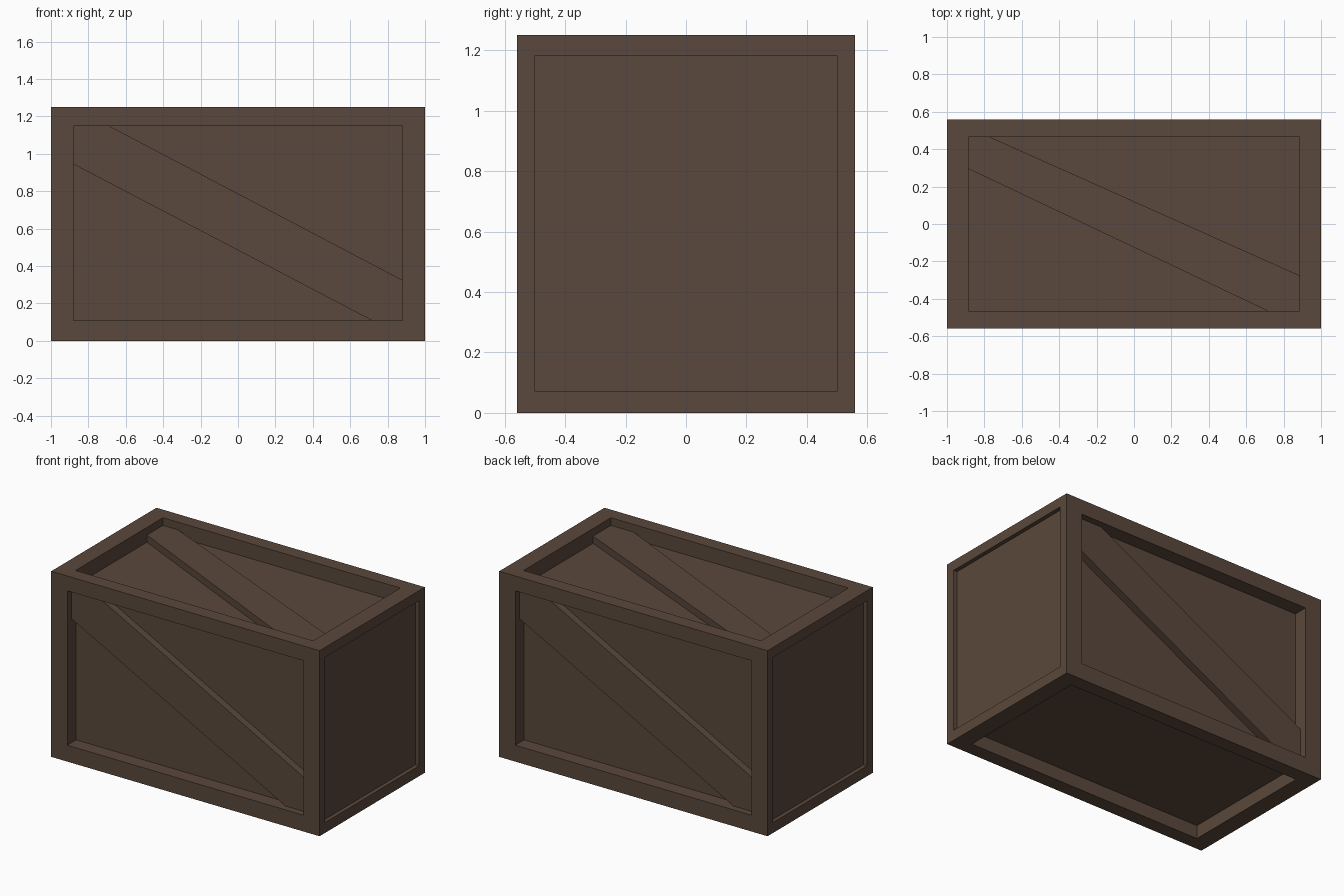
import bpy, bmesh
from mathutils import Vector, Matrix

if "Cube" in bpy.data.objects:
    bpy.data.objects.remove(bpy.data.objects["Cube"])

wood = bpy.data.materials.new("dark brown wood")
wood.diffuse_color = (0.102, 0.065, 0.045, 1)
wood.use_nodes = True
wood.node_tree.nodes["Principled BSDF"].inputs["Base Color"].default_value = wood.diffuse_color

X, Y, Z = 1.0, 0.56, 1.25


def add_object(name, bm):
    bmesh.ops.remove_doubles(bm, verts=bm.verts, dist=1e-5)
    bmesh.ops.recalc_face_normals(bm, faces=bm.faces)
    me = bpy.data.meshes.new(name)
    bm.to_mesh(me)
    bm.free()
    me.materials.append(wood)
    ob = bpy.data.objects.new(name, me)
    bpy.context.collection.objects.link(ob)
    return ob


def rect(u0, u1, v0, v1):
    return [(u0, v0), (u1, v0), (u1, v1), (u0, v1)]


# Each side maps (u, v, depth below the outer surface) to a 3D point
front = lambda u, v, d: Vector((u, -Y + d, v))
back = lambda u, v, d: Vector((-u, Y - d, v))
right = lambda u, v, d: Vector((X - d, u, v))
left = lambda u, v, d: Vector((-X + d, -u, v))
top = lambda u, v, d: Vector((u, v, Z - d))
bottom = lambda u, v, d: Vector((u, -v, d))

# Crate body: every side is a frame, recess walls and a sunken panel
long_outer, long_inner = rect(-X, X, 0, Z), rect(-0.88, 0.88, 0.11, 1.15)
end_outer, end_inner = rect(-Y, Y, 0, Z), rect(-0.5, 0.5, 0.07, 1.183)
cap_outer, cap_inner = rect(-X, X, -Y, Y), rect(-0.885, 0.885, -0.465, 0.465)
sides = [
    (front, long_outer, long_inner, 0.095), (back, long_outer, long_inner, 0.095),
    (right, end_outer, end_inner, 0.027), (left, end_outer, end_inner, 0.027),
    (top, cap_outer, cap_inner, 0.1), (bottom, cap_outer, cap_inner, 0.09),
]
bm = bmesh.new()
for place, outer, inner, depth in sides:
    loops = [[bm.verts.new(place(u, v, d)) for u, v in pts]
             for pts, d in ((outer, 0), (inner, 0), (inner, depth))]
    for a, b in zip(loops, loops[1:]):
        for i in range(4):
            j = (i + 1) % 4
            bm.faces.new((a[i], a[j], b[j], b[i]))
    bm.faces.new(loops[2])
add_object("crate_body", bm)


# Diagonal braces trimmed to the recess corners
def brace(name, place, outline, d_top, d_base):
    bm = bmesh.new()
    a = [bm.verts.new(place(u, v, d_top)) for u, v in outline]
    b = [bm.verts.new(place(u, v, d_base)) for u, v in outline]
    bm.faces.new(a)
    bm.faces.new(b[::-1])
    for i in range(len(a)):
        j = (i + 1) % len(a)
        bm.faces.new((a[i], b[i], b[j], a[j]))
    add_object(name, bm)


side_brace = [(-0.88, 0.945), (-0.88, 1.15), (-0.69, 1.15),
              (0.88, 0.325), (0.88, 0.11), (0.715, 0.11)]
lid_brace = [(-0.885, 0.295), (-0.885, 0.465), (-0.77, 0.465),
             (0.885, -0.275), (0.885, -0.465), (0.715, -0.465)]
brace("front_brace", front, side_brace, 0.045, 0.098)
brace("back_brace", back, side_brace, 0.045, 0.098)
brace("top_brace", top, lid_brace, 0.052, 0.103)
